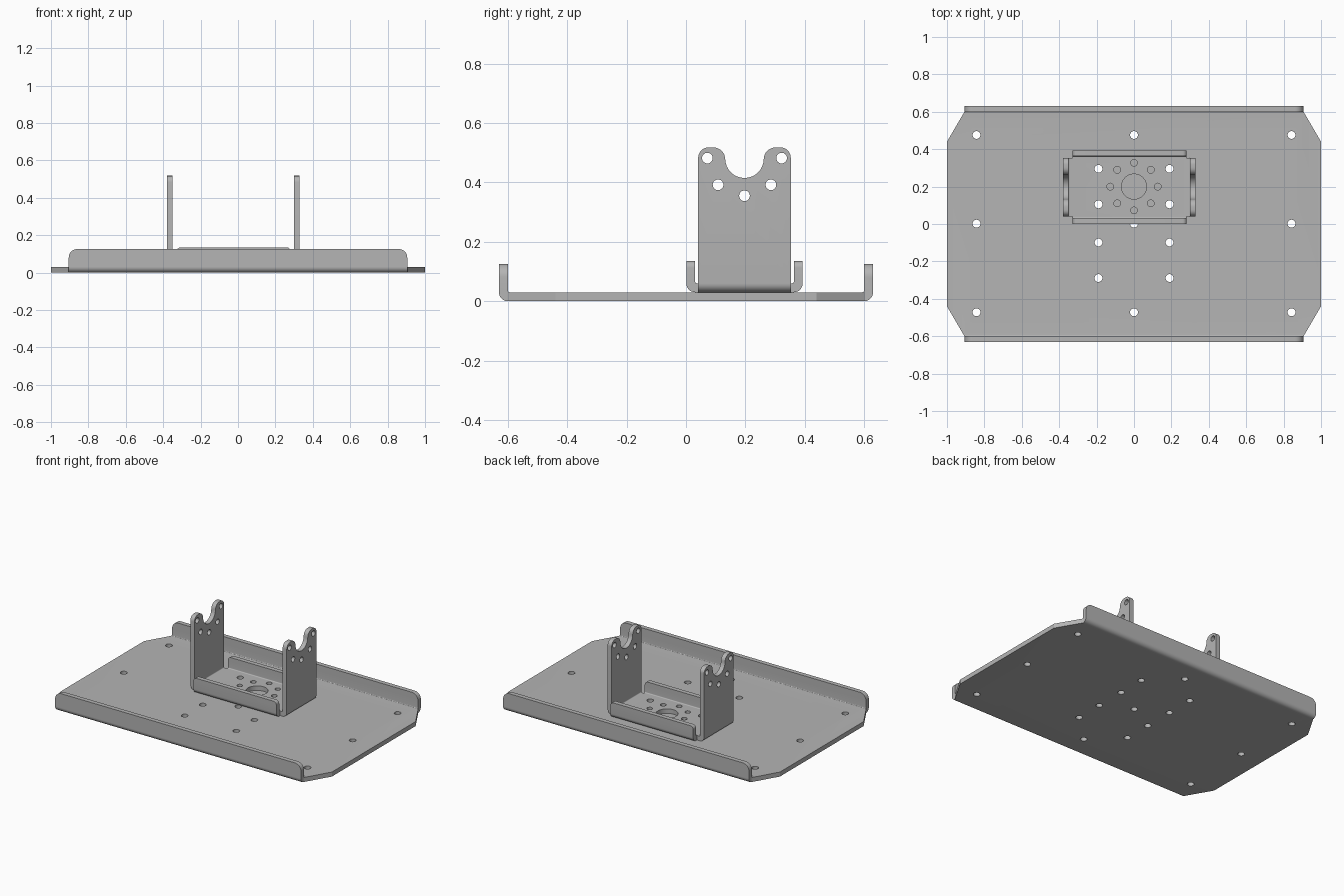
import bpy
import bmesh
from math import pi, cos, sin, tan
from mathutils import Vector

old = bpy.data.objects.get("Cube")
if old:
    bpy.data.objects.remove(old, do_unlink=True)

steel = bpy.data.materials.new("plain_grey_steel")
steel.use_nodes = True
grey = (0.46, 0.46, 0.46, 1)
steel.diffuse_color = grey
steel.node_tree.nodes["Principled BSDF"].inputs["Base Color"].default_value = grey


def fillet(corners, seg=8):
    """Outline from (u, v) or (u, v, radius) corners."""
    out = []
    n = len(corners)
    for i, c in enumerate(corners):
        p = Vector(c[:2])
        if len(c) == 2:
            out.append(p)
            continue
        a = (Vector(corners[i - 1][:2]) - p).normalized()
        b = (Vector(corners[(i + 1) % n][:2]) - p).normalized()
        half = a.angle(b) / 2
        r = c[2]
        centre = p + (a + b).normalized() * (r / sin(half))
        start = p + a * (r / tan(half)) - centre
        end = p + b * (r / tan(half)) - centre
        sweep = pi - 2 * half
        for k in range(seg + 1):
            t = k / seg
            out.append(centre + (start * sin((1 - t) * sweep) + end * sin(t * sweep)) / sin(sweep))
    return out


def circle(u, v, r, seg=24):
    return [Vector((u + r * cos(2 * pi * k / seg), v + r * sin(2 * pi * k / seg))) for k in range(seg)]


def prism(name, outlines, axis, lo, hi):
    """Extrude flat outlines along one axis."""
    place = {"x": lambda p, w: (w, p.x, p.y),
             "y": lambda p, w: (p.x, w, p.y),
             "z": lambda p, w: (p.x, p.y, w)}[axis]
    bm = bmesh.new()
    for pts in outlines:
        low = [bm.verts.new(place(p, lo)) for p in pts]
        high = [bm.verts.new(place(p, hi)) for p in pts]
        bm.faces.new(low)
        bm.faces.new(high)
        for i in range(len(pts)):
            j = (i + 1) % len(pts)
            bm.faces.new((low[i], low[j], high[j], high[i]))
    bmesh.ops.recalc_face_normals(bm, faces=bm.faces)
    mesh = bpy.data.meshes.new(name)
    bm.to_mesh(mesh)
    bm.free()
    mesh.materials.append(steel)
    ob = bpy.data.objects.new(name, mesh)
    bpy.context.collection.objects.link(ob)
    return ob


def activate(ob):
    bpy.ops.object.select_all(action="DESELECT")
    ob.select_set(True)
    bpy.context.view_layer.objects.active = ob


def trim(ob, cutter, operation):
    cutter.hide_render = True
    mod = ob.modifiers.new("trim", "BOOLEAN")
    mod.operation = operation
    mod.solver = "EXACT"
    mod.object = cutter
    activate(ob)
    bpy.ops.object.modifier_apply(modifier=mod.name)
    bpy.data.objects.remove(cutter, do_unlink=True)


def finish(ob):
    activate(ob)
    bpy.ops.object.shade_smooth_by_angle(angle=pi / 6)


def channel(u0, u1, z0, z1, t):
    """Bent sheet section: floor with two upright sides."""
    return fillet([(u0, z1), (u0, z0, t), (u1, z0, t), (u1, z1),
                   (u1 - t, z1), (u1 - t, z0 + t, 0.006),
                   (u0 + t, z0 + t, 0.006), (u0 + t, z1)])


T = 0.03       # sheet thickness
CY = 0.197     # bracket centre in depth
HOLE = 0.021

# Base plate: long channel, clipped corners, rounded flange ends
base = prism("base_plate", [channel(-0.63, 0.63, 0, 0.126, T)], "x", -1.1, 1.1)
quarter = [(1, 0.44), (0.905, 0.603), (0.905, 0.7)]
plan = quarter + [(-x, y) for x, y in reversed(quarter)]
plan += [(-x, -y) for x, y in plan]
trim(base, prism("plan_cutter", [fillet(plan)], "z", -0.1, 0.3), "INTERSECT")
front = [(-1.1, -0.1), (1.1, -0.1), (1.1, 0.031), (0.905, 0.031), (0.905, 0.126, 0.045),
         (-0.905, 0.126, 0.045), (-0.905, 0.031), (-1.1, 0.031)]
trim(base, prism("flange_cutter", [fillet(front)], "y", -0.8, 0.8), "INTERSECT")

mount = [(sx * 0.19, y) for sx in (-1, 1) for y in (0.295, 0.105)]
lower_mount = [(x, y - 0.394) for x, y in mount]
rim = [(x, y) for x in (-0.842, 0, 0.842) for y in (-0.472, 0.002, 0.476)]
trim(base, prism("base_hole_cutter", [circle(x, y, HOLE) for x, y in mount + lower_mount + rim],
                 "z", -0.1, 0.2), "DIFFERENCE")
finish(base)

# Bracket: U-shaped sheet with two tall notched uprights
TOP = 0.518
W = 0.156
N = 0.065
bracket = prism("bracket", [channel(-0.38, 0.33, T, 0.6, T)], "y", CY - 0.25, CY + 0.25)
side = [(CY - W, 0), (CY + W, 0), (CY + W, TOP, 0.035), (CY + N, TOP, 0.04),
        (CY + N, 0.415, N * 0.999), (CY - N, 0.415, N * 0.999),
        (CY - N, TOP, 0.04), (CY - W, TOP, 0.035)]
trim(bracket, prism("upright_cutter", [fillet(side)], "x", -0.6, 0.6), "INTERSECT")
wall_holes = [circle(CY + dy, z, 0.018) for dy, z in
              [(-0.125, 0.482), (0.125, 0.482), (-0.089, 0.392), (0.089, 0.392), (0, 0.355)]]
trim(bracket, prism("wall_hole_cutter", wall_holes, "x", -0.6, 0.6), "DIFFERENCE")
floor_holes = [circle(x, y, HOLE) for x, y in mount]
floor_holes += [circle(0.127 * cos(k * pi / 4), CY + 0.003 + 0.127 * sin(k * pi / 4), 0.018)
                for k in range(8)]
floor_holes.append(circle(0, CY + 0.003, 0.067, 40))
trim(bracket, prism("floor_hole_cutter", floor_holes, "z", 0, 0.2), "DIFFERENCE")
finish(bracket)

# Low lips along the front and back of the bracket floor
for name, s in (("bracket_front_lip", -1), ("bracket_back_lip", 1)):
    edge = [(0.196, 0.135), (0.196, T, T), (W, T), (W, 2 * T), (0.166, 2 * T, 0.006), (0.166, 0.135)]
    section = fillet([(CY + s * c[0],) + c[1:] for c in edge])
    lip = prism(name, [section], "x", -0.5, 0.5)
    face = fillet([(-0.328, 0), (0.282, 0), (0.282, 0.135, 0.022), (-0.328, 0.135, 0.022)])
    trim(lip, prism("lip_cutter", [face], "y", -0.2, 0.6), "INTERSECT")
    finish(lip)
